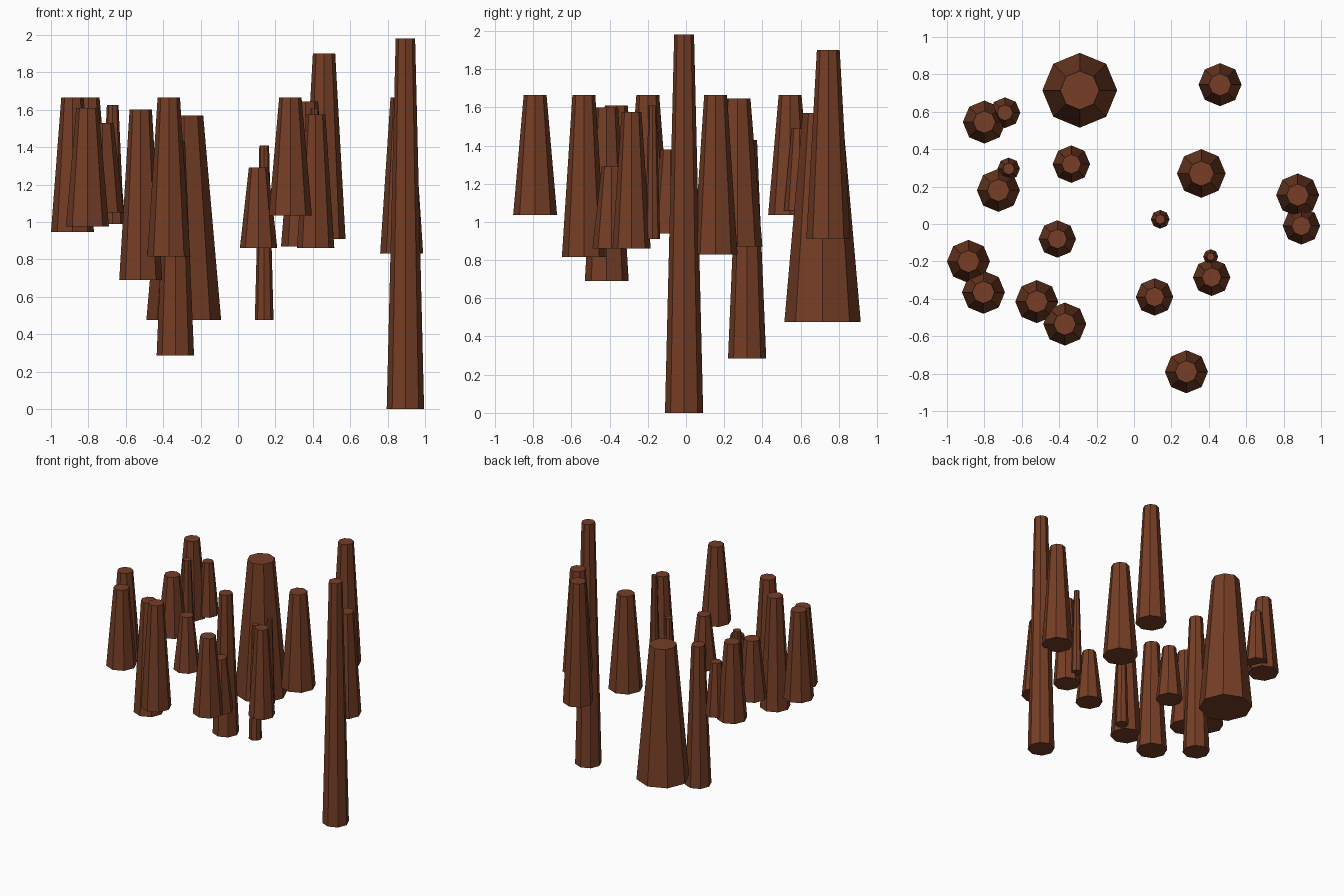
import bpy, bmesh, math

# one brown for every column
brown = bpy.data.materials.new("bark_brown")
brown.diffuse_color = (0.18, 0.048, 0.019, 1)
SIDES = 8


def column(name, x, y, z0, z1, r):
    """Tapered flat-faced column, half as wide at the top."""
    bm = bmesh.new()
    bmesh.ops.create_cone(bm, cap_ends=True, segments=SIDES,
                          radius1=r, radius2=r * 0.52, depth=z1 - z0)
    me = bpy.data.meshes.new(name)
    bm.to_mesh(me)
    bm.free()
    me.materials.append(brown)
    ob = bpy.data.objects.new(name, me)
    ob.location = (x, y, (z0 + z1) / 2)
    bpy.context.collection.objects.link(ob)


# x, y, bottom, top, base radius
columns = [
    (-0.29, 0.715, 0.475, 1.57, 0.20),
    (0.46, 0.745, 0.91, 1.90, 0.115),
    (-0.80, 0.545, 1.035, 1.665, 0.115),
    (-0.69, 0.595, 1.06, 1.49, 0.082),
    (-0.725, 0.18, 1.05, 1.53, 0.115),
    (-0.67, 0.295, 0.99, 1.625, 0.06),
    (-0.335, 0.32, 0.285, 1.43, 0.10),
    (0.36, 0.27, 0.87, 1.645, 0.13),
    (0.875, 0.155, 0.83, 1.665, 0.115),
    (0.895, -0.01, 0.0, 1.98, 0.10),
    (0.14, 0.025, 0.475, 1.41, 0.05),
    (0.41, -0.175, 0.91, 1.61, 0.04),
    (-0.41, -0.08, 0.94, 1.38, 0.10),
    (-0.885, -0.20, 0.945, 1.665, 0.115),
    (-0.805, -0.365, 0.975, 1.61, 0.115),
    (-0.52, -0.415, 0.69, 1.60, 0.115),
    (-0.37, -0.535, 0.815, 1.665, 0.115),
    (0.11, -0.39, 0.86, 1.29, 0.10),
    (0.415, -0.285, 0.86, 1.575, 0.10),
    (0.28, -0.79, 1.035, 1.665, 0.115),
]
for i, c in enumerate(columns, 1):
    column(f"column_{i:02d}", *c)
